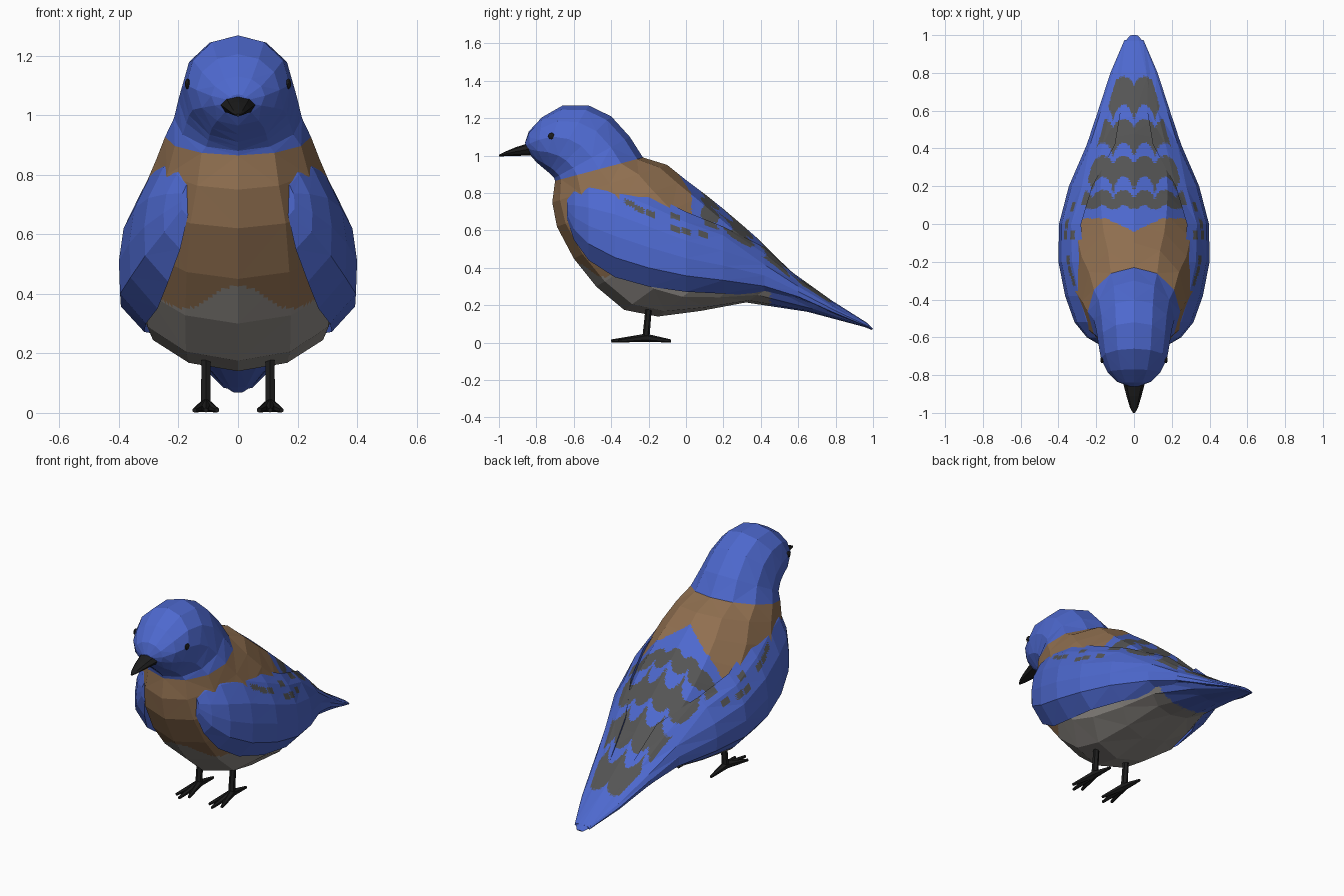
import bpy, bmesh, math
from mathutils import Vector
from mathutils.bvhtree import BVHTree

if "Cube" in bpy.data.objects:
    bpy.data.objects.remove(bpy.data.objects["Cube"])


def mat(name, rgb):
    m = bpy.data.materials.new(name)
    m.diffuse_color = (*rgb, 1)
    m.use_nodes = True
    m.node_tree.nodes["Principled BSDF"].inputs["Base Color"].default_value = m.diffuse_color
    return m


MATS = [mat("blue", (0.075, 0.14, 0.62)), mat("brown", (0.28, 0.16, 0.08)),
        mat("belly grey", (0.28, 0.26, 0.24)), mat("feather grey", (0.09, 0.09, 0.09)),
        mat("black", (0.012, 0.012, 0.012))]
BLUE, BROWN, GREY, DARK, BLACK = range(5)


def loft(rings):
    """Closed, triangulated skin through rings of points."""
    bm = bmesh.new()
    vs = [[bm.verts.new(p) for p in r] for r in rings]
    n = len(vs[0])
    for a, b in zip(vs, vs[1:]):
        for i in range(n):
            j = (i + 1) % n
            bm.faces.new((a[i], a[j], b[j], b[i]))
    bm.faces.new(vs[0])
    bm.faces.new(vs[-1])
    bmesh.ops.recalc_face_normals(bm, faces=bm.faces)
    bmesh.ops.triangulate(bm, faces=bm.faces)
    return bm


def finish(bm, name, colour):
    """Paint by a rule (or a single colour) and make the object."""
    if callable(colour):
        bmesh.ops.subdivide_edges(bm, edges=bm.edges, cuts=11, use_grid_fill=True)
        bm.normal_update()
        for f in bm.faces:
            f.material_index = colour(f.calc_center_median(), f.normal)
    else:
        for f in bm.faces:
            f.material_index = colour
    me = bpy.data.meshes.new(name)
    bm.to_mesh(me)
    bm.free()
    for m in MATS:
        me.materials.append(m)
    ob = bpy.data.objects.new(name, me)
    bpy.context.collection.objects.link(ob)
    return ob


def spine_rings(stations, n):
    """Elliptical rings, each from its top (y, z), bottom (y, z) and half width."""
    out = []
    for ty, tz, by, bz, w in stations:
        top, bot = Vector((0, ty, tz)), Vector((0, by, bz))
        mid, d = (top + bot) / 2, (top - bot) / 2
        out.append([mid + d * math.cos(a) + Vector((w * math.sin(a), 0, 0))
                    for a in (2 * math.pi * i / n for i in range(n))])
    return out


# Rows of rounded dark feathers on the back, seen from above
def feather(c):
    x, y = abs(c.x), c.y
    if x > 0.31 - 0.28 * y or y < 0.08:
        return False
    u = (x % 0.11) / 0.055 - 1
    s = 1 - math.sqrt(max(0, 1 - u * u))
    return any(a - 0.11 * s < y < b - 0.06 * s
               for a, b in ((0.10, 0.18), (0.25, 0.36), (0.43, 0.555), (0.63, 0.78)))


def body_colour(c, n):
    x = abs(c.x)
    if c.y < -0.2 and c.z > 0.865 + (c.y + 0.70) * 0.266:
        return BLUE                                     # head
    if n.z > 0 and c.y > 0.03 - 0.07 * max(0, 1 - x / 0.15):
        return DARK if feather(c) else BLUE             # back
    if c.y > 0.45:
        return BLUE                                     # tail underside
    if c.z < 0.39 + 0.04 * math.cos(2 * math.pi * x / 0.36):
        return GREY                                     # belly
    return BROWN


DASHES = [(-0.30, 0.745), (-0.25, 0.715), (-0.19, 0.69),
          (-0.06, 0.675), (-0.06, 0.61), (0.0, 0.595), (0.09, 0.58)]


def wing_colour(c, n):
    if n.z > 0 and feather(c):
        return DARK
    for y, z in DASHES:
        if abs(c.y - y) < 0.026 and abs(c.z - z + 0.4 * (c.y - y)) < 0.016:
            return DARK
    return BLUE


# Head, body and tail in one skin: top y, z, bottom y, z, half width
BODY = [(-.86, 1.07, -.855, 1.03, .03), (-.84, 1.13, -.83, 1.0, .09),
        (-.77, 1.205, -.80, .965, .14), (-.66, 1.268, -.765, .935, .175),
        (-.52, 1.268, -.735, .91, .19), (-.40, 1.21, -.72, .895, .20),
        (-.30, 1.10, -.705, .88, .215), (-.23, .99, -.70, .865, .245),
        (-.10, .95, -.715, .75, .275), (0, .87, -.69, .62, .32),
        (.10, .795, -.60, .45, .345), (.20, .715, -.48, .30, .355),
        (.30, .63, -.33, .175, .35), (.38, .56, -.15, .14, .33),
        (.48, .46, .08, .17, .27), (.57, .375, .32, .215, .21),
        (.78, .225, .65, .165, .14), (.97, .105, .95, .085, .055), (1.0, .075, .995, .068, .02)]
bm = loft(spine_rings(BODY, 12))
tree = BVHTree.FromBMesh(bm)
finish(bm, "body", body_colour)

# Folded wings: y, inner x, outer x, top z, bottom z
WING = [(-.635, .16, .19, .78, .66), (-.60, .17, .25, .84, .55), (-.52, .20, .315, .88, .44),
        (-.38, .23, .365, .875, .35), (-.20, .27, .40, .80, .30), (0, .28, .397, .70, .272),
        (.20, .22, .345, .62, .262), (.42, .10, .25, .51, .25), (.60, .07, .19, .345, .222),
        (.80, .03, .125, .205, .145), (.975, .01, .05, .10, .08)]
SECTION = [(0, 1), (.45, .87), (.88, .64), (1, .42), (.97, .2), (.3, 0)]
for side, name in ((1, "right"), (-1, "left")):
    rings = [[(side * (xi + u * (xo - xi)), y, zb + v * (zt - zb)) for u, v in SECTION]
             for y, xi, xo, zt, zb in WING]
    finish(loft(rings), name + "_wing", wing_colour)

# Beak
finish(loft(spine_rings([(-.78, 1.07, -.78, 1.0, .075), (-.84, 1.068, -.84, 1.0, .058),
                         (-.91, 1.045, -.91, .999, .04), (-.97, 1.02, -.97, .997, .022),
                         (-1.0, 1.005, -1.0, .995, .006)], 8)), "beak", BLACK)


def limb(bm, p, q, r1, r2):
    """Tapered rod between two points."""
    p, q = Vector(p), Vector(q)
    rot = (q - p).to_track_quat('Z', 'Y')
    ret = bmesh.ops.create_cone(bm, cap_ends=True, segments=6, radius1=r1, radius2=r2,
                                depth=(q - p).length)
    for v in ret["verts"]:
        v.co = rot @ v.co + (p + q) / 2


for side, name in ((1, "right"), (-1, "left")):
    # Leg with three front toes and one back toe
    bm = bmesh.new()
    x = side * 0.108
    limb(bm, (x, -.215, .02), (x, -.2, .18), .019, .017)
    for dx, y in ((-.038, -.37), (0, -.4), (.038, -.36), (0, -.08)):
        limb(bm, (x, -.215, .026), (x + dx, y, .009), .022, .008)
    finish(bm, name + "_leg", BLACK)
    # Eye set on the head surface
    hit = tree.ray_cast(Vector((side, -.72, 1.105)), Vector((-side, 0, 0)))[0]
    bm = bmesh.new()
    bmesh.ops.create_icosphere(bm, subdivisions=2, radius=0.018)
    for v in bm.verts:
        v.co = Vector((v.co.x * 0.5, v.co.y, v.co.z)) + hit
    finish(bm, name + "_eye", BLACK)
